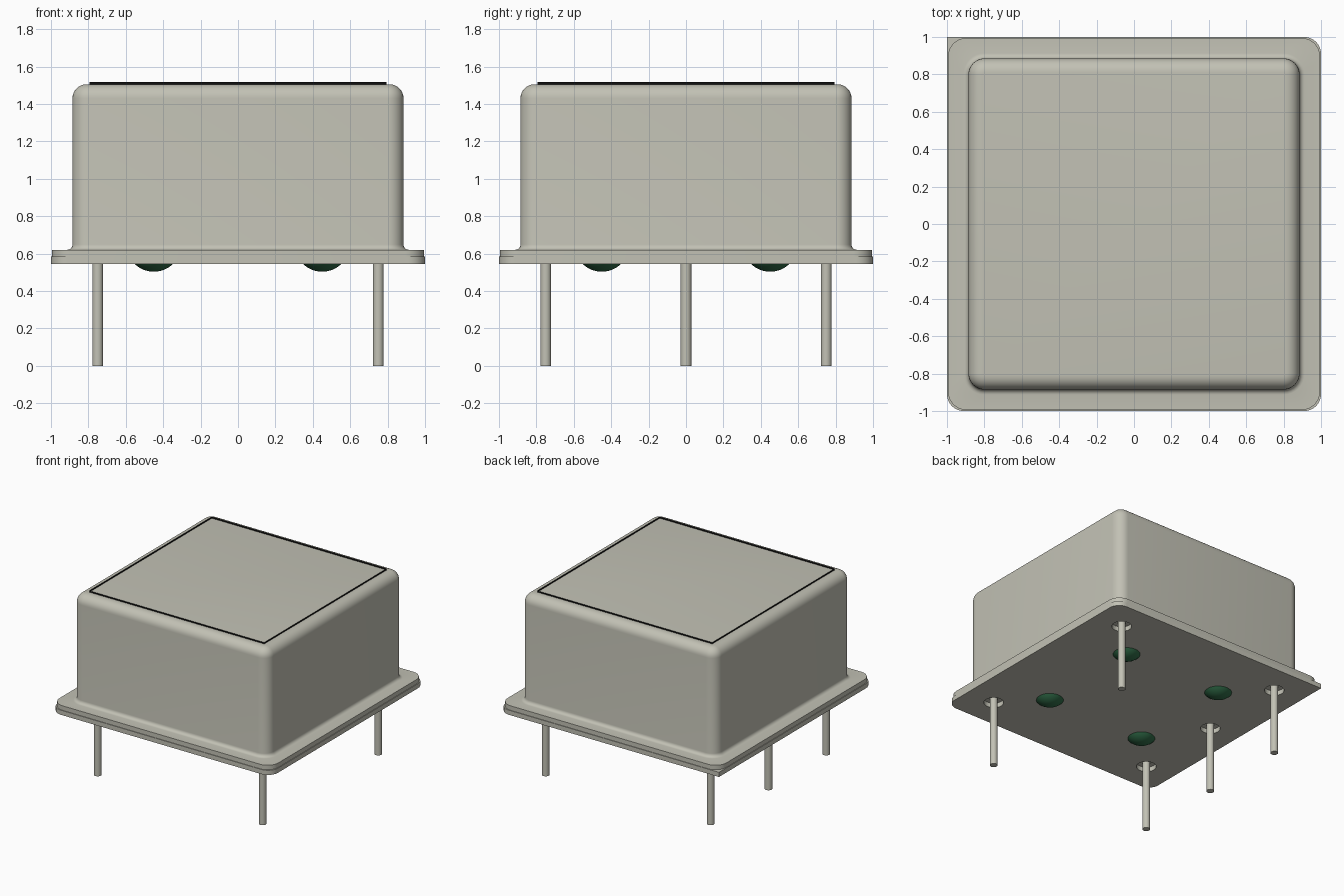
import bpy, bmesh, math

if "Cube" in bpy.data.objects:
    bpy.data.objects.remove(bpy.data.objects["Cube"], do_unlink=True)


def material(name, rgb):
    m = bpy.data.materials.new(name)
    m.use_nodes = True
    m.diffuse_color = (*rgb, 1)
    m.node_tree.nodes["Principled BSDF"].inputs["Base Color"].default_value = (*rgb, 1)
    return m


METAL = material("warm grey metal", (0.54, 0.535, 0.46))
GREEN = material("green glass", (0.03, 0.15, 0.065))
BLACK = material("black", (0.005, 0.005, 0.005))


def add_object(name, bm, mat):
    bmesh.ops.recalc_face_normals(bm, faces=bm.faces)
    me = bpy.data.meshes.new(name)
    bm.to_mesh(me)
    bm.free()
    me.materials.append(mat)
    ob = bpy.data.objects.new(name, me)
    bpy.context.collection.objects.link(ob)
    return ob


def smooth(ob):
    bpy.ops.object.select_all(action='DESELECT')
    ob.select_set(True)
    bpy.context.view_layer.objects.active = ob
    bpy.ops.object.shade_smooth_by_angle(angle=math.radians(35))


def rounded_square(half, radii, steps=8):
    """Outline with one radius per corner, counter-clockwise from +x +y."""
    pts = []
    for i, (sx, sy) in enumerate([(1, 1), (-1, 1), (-1, -1), (1, -1)]):
        r = radii[i]
        if r == 0:
            pts.append((sx * half, sy * half))
            continue
        for k in range(steps + 1):
            a = math.pi / 2 * (i + k / steps)
            pts.append((sx * (half - r) + r * math.cos(a), sy * (half - r) + r * math.sin(a)))
    return pts


def loft(name, rings, mat, caps=True):
    """Skin a stack of (outline, z) rings."""
    bm = bmesh.new()
    loops = [[bm.verts.new((x, y, z)) for x, y in pts] for pts, z in rings]
    n = len(loops[0])
    for a, b in zip(loops, loops[1:]):
        for i in range(n):
            j = (i + 1) % n
            bm.faces.new((a[i], a[j], b[j], b[i]))
    if caps:
        bm.faces.new(loops[0][::-1])
        bm.faces.new(loops[-1])
    return add_object(name, bm, mat)


def circle(x, y, r, n=24):
    return [(x + r * math.cos(2 * math.pi * i / n), y + r * math.sin(2 * math.pi * i / n))
            for i in range(n)]


BASE_Z, SEAM_Z, FLANGE_Z, TOP_Z = 0.545, 0.583, 0.62, 1.505
PINS = [(0.75, 0.75), (0.75, -0.75), (-0.75, -0.75), (-0.75, 0), (-0.75, 0.75)]

# Base plate: three rounded corners and one square corner marking the first pin
plate = rounded_square(1.0, (0.09, 0, 0.09, 0.09))
base = loft("base_plate", [(plate, BASE_Z), (plate, SEAM_Z)], METAL)

# Clearance holes through the base around each pin
for x, y in PINS:
    ring = circle(x, y, 0.075)
    cutter = loft("hole_cutter", [(ring, 0.5), (ring, 0.65)], METAL)
    cutter.hide_render = True
    mod = base.modifiers.new("hole", 'BOOLEAN')
    mod.operation, mod.solver, mod.object = 'DIFFERENCE', 'EXACT', cutter
    bpy.context.view_layer.objects.active = base
    bpy.ops.object.modifier_apply(modifier=mod.name)
    bpy.data.objects.remove(cutter, do_unlink=True)
smooth(base)

# Cover: flange, small foot fillet, walls and a rounded top edge
WALL, FOOT, EDGE = 0.885, 0.028, 0.075
profile = [(0.995, 0.1, SEAM_Z), (0.995, 0.1, FLANGE_Z)]
for k in range(6):
    a = math.pi / 2 * k / 5
    h = WALL + FOOT * (1 - math.sin(a))
    profile.append((h, h - WALL + 0.085, FLANGE_Z + FOOT * (1 - math.cos(a))))
for k in range(9):
    a = math.pi / 2 * k / 8
    h = WALL - EDGE * (1 - math.cos(a))
    profile.append((h, h - WALL + 0.085, TOP_Z - EDGE * (1 - math.sin(a))))
smooth(loft("cover", [(rounded_square(h, (r,) * 4), z) for h, r, z in profile], METAL))

# Thin upright border around the label area on top
border = rounded_square(0.795, (0,) * 4)
loft("label_border", [(border, TOP_Z - 0.003), (border, 1.517)], BLACK, caps=False)

# Lead pins
for i, (x, y) in enumerate(PINS):
    ring = circle(x, y, 0.029)
    smooth(loft(f"pin_{i + 1}", [(ring, 0), (ring, 0.6)], METAL))

# Glass standoff beads: shallow domes under the base
CAP_R, CAP_H = 0.103, 0.042
R = (CAP_R ** 2 + CAP_H ** 2) / (2 * CAP_H)
for sx in (1, -1):
    for sy in (1, -1):
        x, y = 0.45 * sx, 0.45 * sy
        rings = [(circle(x, y, CAP_R), BASE_Z + 0.01)]
        for k in range(8):
            a = math.asin(CAP_R / R) * (1 - k / 8)
            rings.append((circle(x, y, R * math.sin(a)),
                          BASE_Z - CAP_H + R * (1 - math.cos(a))))
        side = "left" if sx > 0 else "right"
        smooth(loft(f"standoff_{'back' if sy > 0 else 'front'}_{side}", rings, GREEN))
